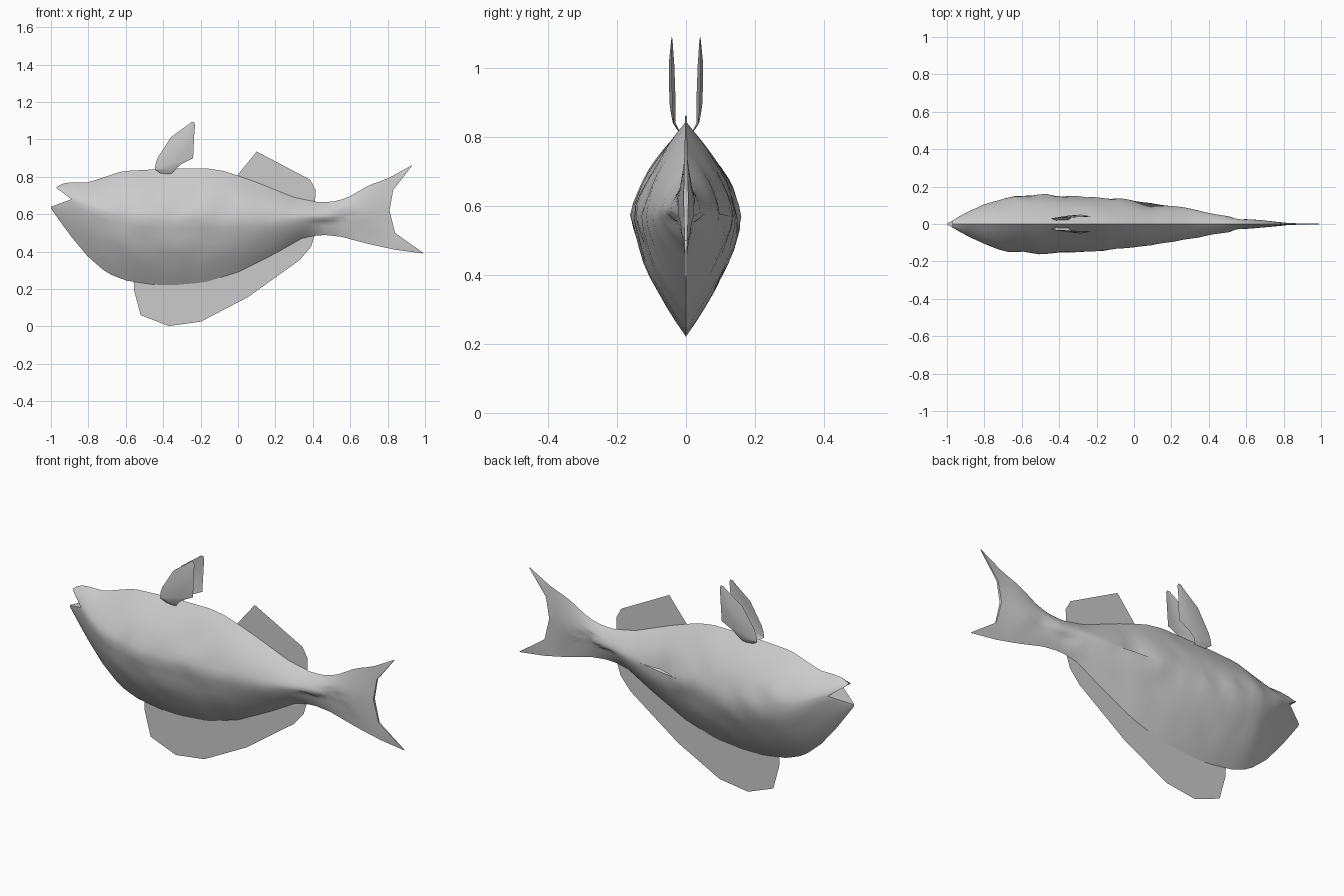
import bpy
import bmesh
import math
from mathutils import Vector, noise

default_cube = bpy.data.objects.get("Cube")
if default_cube:
    bpy.data.objects.remove(default_cube, do_unlink=True)

# One plain grey for the whole fish
grey = bpy.data.materials.new("plain grey")
grey.use_nodes = True
grey.diffuse_color = (0.6, 0.6, 0.6, 1)
grey.node_tree.nodes["Principled BSDF"].inputs["Base Color"].default_value = grey.diffuse_color


def sample(profile, x):
    """Linear interpolation along a list of (x, value) points."""
    if x <= profile[0][0]:
        return profile[0][1]
    for (xa, va), (xb, vb) in zip(profile, profile[1:]):
        if x <= xb:
            return va + (vb - va) * (x - xa) / (xb - xa)
    return profile[-1][1]


def finish(bm, name, smooth_angle=None):
    """Turn a bmesh into a named grey object."""
    mesh = bpy.data.meshes.new(name)
    bm.to_mesh(mesh)
    bm.free()
    mesh.materials.append(grey)
    obj = bpy.data.objects.new(name, mesh)
    bpy.context.collection.objects.link(obj)
    if smooth_angle:
        bpy.ops.object.select_all(action='DESELECT')
        obj.select_set(True)
        bpy.context.view_layer.objects.active = obj
        bpy.ops.object.shade_smooth_by_angle(angle=math.radians(smooth_angle))
    return obj


# Side outline: back, belly, and the widest line that splits at mouth and tail fork
BACK = [(-.97, .745), (-.92, .77), (-.8, .77), (-.62, .83), (-.4, .842), (-.17, .845),
        (-.07, .83), (.1, .77), (.3, .69), (.42, .665), (.5, .665), (.58, .685),
        (.7, .755), (.8, .79), (.93, .862)]
BELLY = [(-1, .63), (-.9, .49), (-.8, .37), (-.7, .285), (-.6, .245), (-.45, .223),
         (-.35, .22), (-.18, .235), (0, .29), (.2, .39), (.35, .475), (.45, .49),
         (.55, .48), (.7, .44), (.84, .41), (.99, .39)]
MIDDLE = [(-.89, .68), (-.7, .6), (-.4, .56), (.3, .58), (.6, .6), (.81, .62)]
UPPER_EDGE = [(-.97, .74)] + MIDDLE + [(.83, .73), (.93, .858)]
LOWER_EDGE = [(-1, .64)] + MIDDLE + [(.84, .5), (.99, .393)]
HALF_WIDTH = [(-1, .002), (-.9, .06), (-.8, .105), (-.65, .15), (-.5, .158), (-.3, .15),
              (0, .125), (.2, .1), (.4, .06), (.5, .042), (.6, .028), (.84, .004), (1, .002)]
# Fold line where the body skin ends over the lower tail
TAIL_FOLD = [(.42, .57), (.5, .55), (.55, .62), (.61, .6), (.75, .43)]

MOUTH_X, FORK_X = MIDDLE[0][0], MIDDLE[-1][0]
COLUMNS = 40
ROWS = 8
core = [MOUTH_X + (FORK_X - MOUTH_X) * i / COLUMNS for i in range(COLUMNS + 1)]


def skin_point(x, edge, rim, t, side):
    """Point on the skin, t running from the widest line to the keel."""
    z = sample(edge, x) * (1 - t) + sample(rim, x) * t
    width = sample(HALF_WIDTH, x)
    y = width * (1 - t ** 1.6)
    # uneven, slightly crumpled surface
    y += noise.noise(Vector((x * 9, side * 5, z * 9))) * .1 * width * (1 - t)
    if side > 0 and rim is BACK:
        y -= .02 * math.exp(-((x - .08) / .05) ** 2) * (1 - t)
    if TAIL_FOLD[0][0] < x < TAIL_FOLD[-1][0] and z < sample(TAIL_FOLD, x):
        y *= .65
    return Vector((x, side * max(y, 0), z))


# Body with open mouth and forked tail
bm = bmesh.new()
halves = [(UPPER_EDGE, BACK, [-.97, -.93] + core + [.83, .88, .93]),
          (LOWER_EDGE, BELLY, [-1, -.97, -.93] + core + [.84, .9, .99])]
for edge, rim, xs in halves:
    for side in (-1, 1):
        grid = []
        for x in xs:
            column = [bm.verts.new(skin_point(x, edge, rim, r / ROWS, side))
                      for r in range(ROWS + 1)]
            # centre point closes the lips and the fork edge
            centre = bm.verts.new((x, 0, sample(edge, x)))
            grid.append([centre] + column)
        for i, (a, b) in enumerate(zip(grid, grid[1:])):
            in_body = xs[i] >= MOUTH_X and xs[i + 1] <= FORK_X
            for r in range(1 if in_body else 0, ROWS + 1):
                bm.faces.new((a[r], b[r], b[r + 1], a[r + 1]))
bmesh.ops.delete(bm, geom=[v for v in bm.verts if not v.link_faces], context='VERTS')
bmesh.ops.remove_doubles(bm, verts=bm.verts, dist=.0005)
bmesh.ops.recalc_face_normals(bm, faces=bm.faces)
finish(bm, "body", 40)


# Flat fins on the centre plane
def flat_fin(name, outline):
    bm = bmesh.new()
    bm.faces.new([bm.verts.new((x, 0, z)) for x, z in outline])
    bmesh.ops.triangulate(bm, faces=bm.faces)
    for face in bm.faces:
        if face.normal.y > 0:
            face.normal_flip()
    finish(bm, name)


flat_fin("dorsal_fin", [(-.01, .8), (.1, .935), (.385, .785), (.415, .73), (.41, .62), (.2, .7)])
flat_fin("anal_fin", [(-.56, .28), (-.555, .19), (-.52, .06), (-.37, .002), (-.2, .025),
                      (.05, .155), (.33, .355), (.39, .425), (.42, .52), (.2, .45), (-.2, .3)])

# Pair of curved fins standing on the back: front x, rear x, inner y, bulge, z
FIN_ROWS = [(-.41, -.355, .018, .004, .815), (-.445, -.335, .03, .008, .84),
            (-.44, -.3, .03, .014, .87), (-.43, -.24, .03, .018, .9),
            (-.36, -.235, .034, .016, 1.01), (-.265, -.23, .039, .004, 1.08),
            (-.25, -.235, .041, 0, 1.092)]
for name, side in (("left_back_fin", 1), ("right_back_fin", -1)):
    bm = bmesh.new()
    strips = []
    for front, rear, inner, bulge, z in FIN_ROWS:
        middle = front + (rear - front) * .6
        strips.append([bm.verts.new((front, side * inner, z)),
                       bm.verts.new((middle, side * (inner + bulge), z)),
                       bm.verts.new((rear, side * (inner + bulge / 2), z))])
    for a, b in zip(strips, strips[1:]):
        for k in range(2):
            bm.faces.new((a[k], a[k + 1], b[k + 1], b[k]))
    bmesh.ops.recalc_face_normals(bm, faces=bm.faces)
    finish(bm, name, 30)
